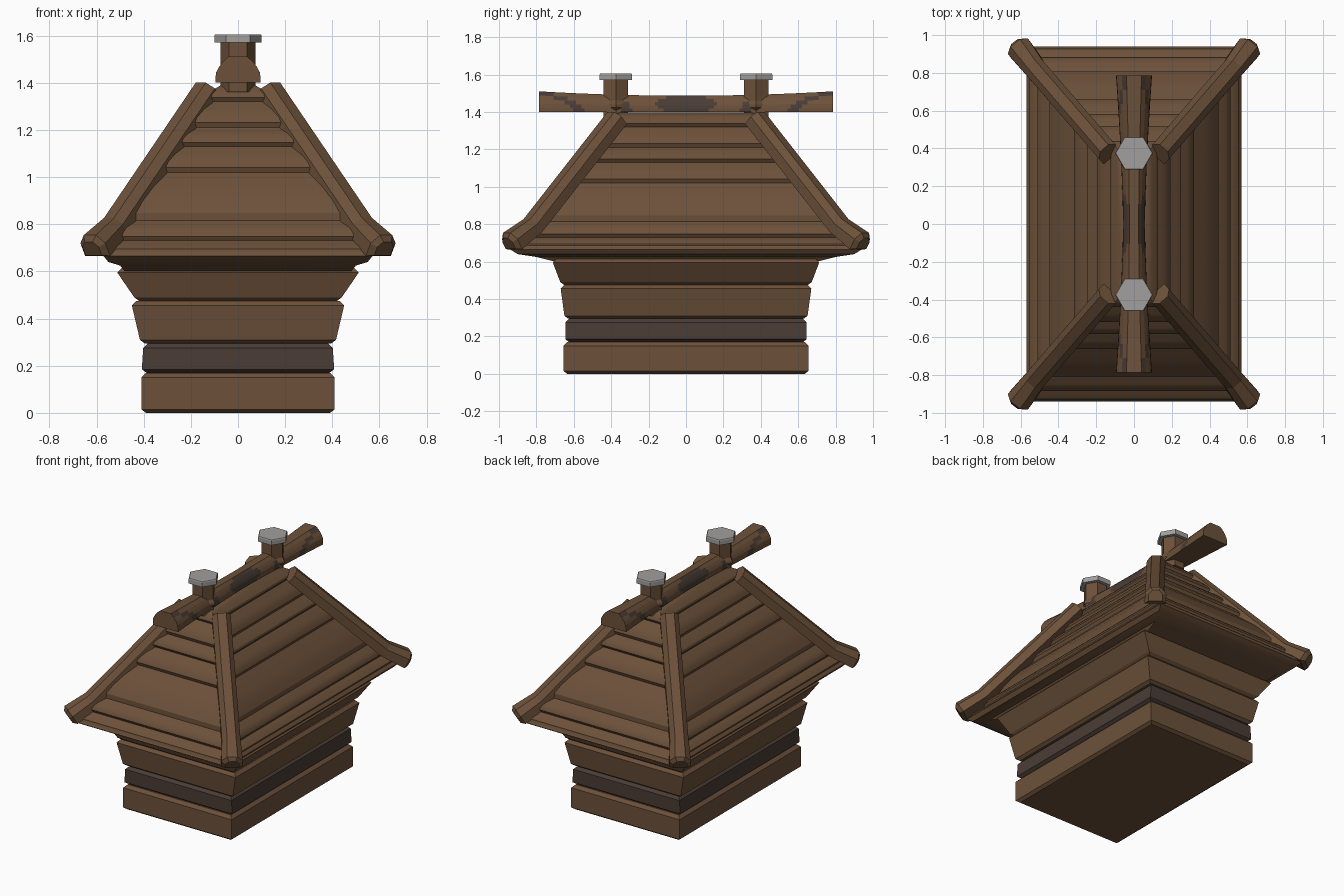
import bpy, bmesh, math
from mathutils import Vector

if "Cube" in bpy.data.objects:
    bpy.data.objects.remove(bpy.data.objects["Cube"])


def material(name, rgb):
    m = bpy.data.materials.new(name)
    m.diffuse_color = (*rgb, 1)
    m.use_nodes = True
    m.node_tree.nodes["Principled BSDF"].inputs["Base Color"].default_value = m.diffuse_color
    return m


WOOD = material("brown wood", (0.150, 0.082, 0.042))
DARK = material("dark wood", (0.068, 0.045, 0.036))
METAL = material("grey metal", (0.36, 0.35, 0.34))


def loft(name, sections, mats, rule=None, smooth=None):
    """Skin closed sections with equal point counts and cap both ends."""
    bm = bmesh.new()
    rings = [[bm.verts.new(p) for p in s] for s in sections]
    n = len(rings[0])
    for a, b in zip(rings, rings[1:]):
        for i in range(n):
            j = (i + 1) % n
            bm.faces.new((a[i], a[j], b[j], b[i]))
    bm.faces.new(rings[0][::-1])
    bm.faces.new(rings[-1])
    bmesh.ops.recalc_face_normals(bm, faces=bm.faces)
    if rule:
        for f in bm.faces:
            f.material_index = rule(f)
    me = bpy.data.meshes.new(name)
    bm.to_mesh(me)
    bm.free()
    for m in mats:
        me.materials.append(m)
    ob = bpy.data.objects.new(name, me)
    bpy.context.collection.objects.link(ob)
    if smooth:
        bpy.ops.object.select_all(action='DESELECT')
        ob.select_set(True)
        bpy.context.view_layer.objects.active = ob
        bpy.ops.object.shade_smooth_by_angle(angle=math.radians(smooth))
    return ob


def rect(x, y, z):
    return [(-x, -y, z), (x, -y, z), (x, y, z), (-x, y, z)]


def hexagon(rx, y0, z):
    return [(rx * math.cos(k * math.pi / 3), y0 + rx * math.sin(k * math.pi / 3), z) for k in range(6)]


# Body: four stacked, bevelled plank courses flaring towards the eaves
courses = [
    ("base_plank", WOOD, 0.00, 0.17, (0.41, 0.655), (0.41, 0.655)),
    ("dark_plank", DARK, 0.17, 0.295, (0.408, 0.645), (0.402, 0.645)),
    ("middle_plank", WOOD, 0.295, 0.475, (0.416, 0.65), (0.45, 0.67)),
    ("upper_plank", WOOD, 0.475, 0.615, (0.44, 0.672), (0.512, 0.712)),
]
for name, mat, z0, z1, (xa, ya), (xb, yb) in courses:
    c = 0.02
    loft(name, [rect(xa - c, ya - c, z0), rect(xa, ya, z0 + 0.015),
                rect(xb, yb, z1 - 0.02), rect(xb - c, yb - c, z1)], [mat])
loft("body_core", [rect(0.38, 0.62, 0.1), rect(0.38, 0.62, 0.3),
                   rect(0.42, 0.645, 0.48), rect(0.47, 0.68, 0.64)], [WOOD])


# Hipped roof: overlapping rounded planks over a sloped soffit
def roof_ring(z, d):
    return rect(0.07 + (1.4 - z) * 0.66 + d, 0.38 + (1.4 - z) * 0.75 + d, z)


rings = [rect(0.48, 0.70, 0.60), rect(0.50, 0.80, 0.625),
         rect(0.55, 0.90, 0.64), rect(0.57, 0.94, 0.665)]
bounds = [0.67, 0.73, 0.815, 1.02, 1.13, 1.21, 1.32, 1.40]
for k, (z0, z1) in enumerate(zip(bounds, bounds[1:])):
    h = z1 - z0
    if k:
        rings.append(roof_ring(z0, -0.012))
    rings += [roof_ring(z0 + 0.12 * h + 0.008, 0.012), roof_ring(z0 + 0.4 * h, 0.018),
              roof_ring(z0 + 0.7 * h, 0.010), roof_ring(z1 - 0.004, -0.012)]
loft("plank_roof", rings, [WOOD], smooth=30)

# Hip beams: chamfered poles down the four corners with kicked-out ends
profile = [(-0.058, -0.04), (-0.058, 0.015), (-0.028, 0.05),
           (0.028, 0.05), (0.058, 0.015), (0.058, -0.04)]
path = [Vector(p) for p in ((0.135, 0.375, 1.365), (0.525, 0.825, 0.79), (0.61, 0.935, 0.705))]
for sx in (-1, 1):
    for sy in (-1, 1):
        secs = []
        for i, p in enumerate(path):
            t = (path[min(i + 1, 2)] - path[max(i - 1, 0)]).normalized()
            side = t.cross(Vector((0, 0, 1))).normalized()
            up = side.cross(t)
            s = (1.0, 1.0, 1.15)[i]
            secs.append([((q.x) * sx, q.y * sy, q.z) for q in
                         (p + side * a * s + up * b * s for a, b in profile)])
        # blunt domed tip
        tip = path[2] + t * 0.022
        secs.append([(q.x * sx, q.y * sy, q.z) for q in
                     (tip + side * a * 0.75 + up * b * 0.75 for a, b in profile)])
        loft(f"hip_beam_{'right' if sx > 0 else 'left'}_{'back' if sy > 0 else 'front'}", secs, [WOOD])


# Ridge beam: swells towards the ends, with dark worn patches on its flanks
def ridge_section(y):
    t = abs(y) / 0.78
    w = 0.058 + 0.037 * t ** 1.5
    top = 1.487 + 0.023 * t * t
    h = top - 1.40
    half = [(w, 0.0), (w, 0.2), (w * 0.97, 0.4), (w * 0.85, 0.6), (w * 0.68, 0.8), (w * 0.42, 1.0)]
    pts = half + [(-x, f) for x, f in half[::-1]]
    return [(x, y, 1.40 + f * h) for x, f in pts]


def worn(f):
    c = f.calc_center_median()
    if abs(f.normal.z) > 0.9 or abs(f.normal.y) > 0.9:
        return 0
    y, z = abs(c.y), c.z - 1.40
    middle = (y / 0.165) ** 2 + ((z - 0.042) / 0.046) ** 2 < 1
    small = abs(y - 0.32 - z * 0.3) < 0.03 and z < 0.06
    streak = abs(y - 0.57 - 19 * z * z) < 0.032 and z < 0.1
    return int(middle or small or streak)


N = 104
loft("ridge_beam", [ridge_section(-0.785 + 1.57 * i / N) for i in range(N + 1)], [WOOD, DARK], worn)

# Ridge posts with collars and grey hexagonal caps
for side, y in (("front", -0.375), ("back", 0.375)):
    loft(f"ridge_post_{side}", [hexagon(0.075, y, 1.36), hexagon(0.075, y, 1.575)], [WOOD])
    loft(f"post_collar_{side}", [hexagon(0.05, y, 1.385), hexagon(0.088, y, 1.425),
                                 hexagon(0.088, y, 1.44), hexagon(0.07, y, 1.47)], [WOOD])
    loft(f"post_cap_{side}", [hexagon(0.1, y, 1.57), hexagon(0.1, y, 1.6),
                              hexagon(0.096, y, 1.605)], [METAL])
